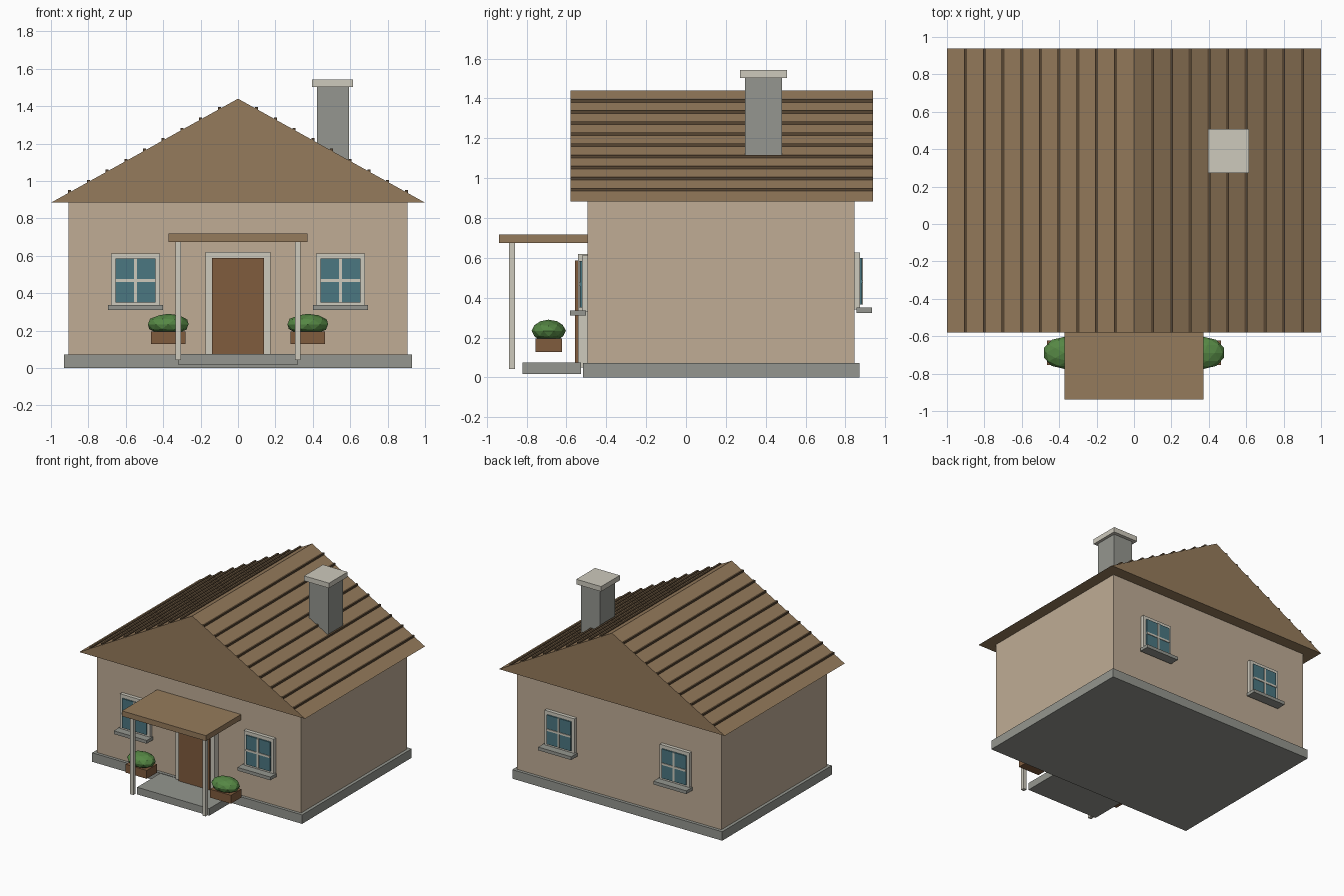
import bpy, bmesh

if "Cube" in bpy.data.objects:
    bpy.data.objects.remove(bpy.data.objects["Cube"])

# materials from sRGB 0-255 colours
def mat(name, *rgb):
    m = bpy.data.materials.new(name)
    m.diffuse_color = [(c / 255) ** 2.2 for c in rgb] + [1]
    m.use_nodes = True
    m.node_tree.nodes["Principled BSDF"].inputs["Base Color"].default_value = m.diffuse_color
    return m

WALL = mat("plaster", 190, 171, 148)
ROOF = mat("roof_brown", 148, 122, 92)
BATTEN = mat("dark_brown", 88, 72, 54)
STONE = mat("stone", 147, 149, 142)
TRIM = mat("trim", 204, 200, 187)
DOOR = mat("door_wood", 127, 92, 64)
GLASS = mat("glass", 76, 118, 128)
LEAF = mat("leaves", 86, 134, 70)

def finish(name, bm, m):
    me = bpy.data.meshes.new(name)
    bmesh.ops.recalc_face_normals(bm, faces=bm.faces)
    bm.to_mesh(me)
    bm.free()
    me.materials.append(m)
    ob = bpy.data.objects.new(name, me)
    bpy.context.collection.objects.link(ob)
    return ob

# axis-aligned box from its extents
def box(name, x0, x1, y0, y1, z0, z1, m):
    bm = bmesh.new()
    bmesh.ops.create_cube(bm, size=1)
    for v in bm.verts:
        v.co = (x1 if v.co.x > 0 else x0, y1 if v.co.y > 0 else y0, z1 if v.co.z > 0 else z0)
    return finish(name, bm, m)

# body
box("foundation", -0.93, 0.93, -0.517, 0.87, 0, 0.072, STONE)
box("walls", -0.905, 0.905, -0.493, 0.845, 0.07, 0.886, WALL)

# gable roof prism
Y0, Y1, EAVE, RIDGE = -0.58, 0.938, 0.884, 1.44
bm = bmesh.new()
tri = bm.faces.new([bm.verts.new((x, Y0, z)) for x, z in ((-1, EAVE), (1, EAVE), (0, RIDGE))])
ext = bmesh.ops.extrude_face_region(bm, geom=[tri], use_keep_orig=True)
bmesh.ops.translate(bm, vec=(0, Y1 - Y0, 0), verts=[g for g in ext["geom"] if isinstance(g, bmesh.types.BMVert)])
finish("roof", bm, ROOF)

# battens along both slopes
for i in range(1, 10):
    z = RIDGE - (RIDGE - EAVE) * i / 10
    for s in (-1, 1):
        x = s * i / 10
        box("roof_batten", x - 0.008, x + 0.008, Y0, Y1, z - 0.004, z + 0.011, BATTEN)

# chimney
box("chimney", 0.423, 0.593, 0.296, 0.481, 1.05, 1.505, STONE)
box("chimney_cap", 0.396, 0.616, 0.272, 0.508, 1.502, 1.542, TRIM)

# door, frame and step
for s in (-1, 1):
    a, b = sorted((s * 0.138, s * 0.174))
    box("door_jamb", a, b, -0.543, -0.49, 0.05, 0.62, TRIM)
box("door_head", -0.138, 0.138, -0.543, -0.49, 0.588, 0.62, TRIM)
box("door", -0.138, 0.138, -0.558, -0.49, 0.073, 0.588, DOOR)
box("step", -0.32, 0.32, -0.82, -0.527, 0.018, 0.075, STONE)

# porch canopy and posts
box("canopy", -0.372, 0.372, -0.938, -0.49, 0.675, 0.718, ROOF)
for s in (-1, 1):
    x = s * 0.32
    box("post", x - 0.014, x + 0.014, -0.888, -0.858, 0.042, 0.676, TRIM)

# window: d is the outward y direction, w the wall plane
def window(cx, w, d, z):
    def part(name, hw, a, b, z0, z1, m, x=cx):
        y0, y1 = sorted((w + d * a, w + d * b))
        box(name, x - hw, x + hw, y0, y1, z + z0, z + z1, m)
    part("window_frame", 0.132, -0.005, 0.028, -0.14, 0.145, TRIM)
    part("window_glass", 0.107, 0.02, 0.038, -0.117, 0.117, GLASS)
    part("window_bar_upright", 0.008, 0.03, 0.043, -0.117, 0.117, TRIM)
    part("window_bar_cross", 0.107, 0.03, 0.043, -0.008, 0.008, TRIM)
    part("window_sill", 0.146, 0.01, 0.088, -0.158, -0.132, STONE)

for s in (-1, 1):
    window(s * 0.548, -0.493, -1, 0.468)
    window(s * 0.51, 0.845, 1, 0.482)

# planters with low-poly bushes
for s in (-1, 1):
    cx, cy = s * 0.373, -0.689
    box("planter", cx - 0.093, cx + 0.093, cy - 0.066, cy + 0.066, 0.128, 0.195, DOOR)
    bm = bmesh.new()
    bmesh.ops.create_icosphere(bm, subdivisions=2, radius=1)
    bmesh.ops.scale(bm, vec=(0.114, 0.086, 0.056), verts=bm.verts)
    bmesh.ops.translate(bm, vec=(cx, cy, 0.234), verts=bm.verts)
    finish("bush", bm, LEAF)
